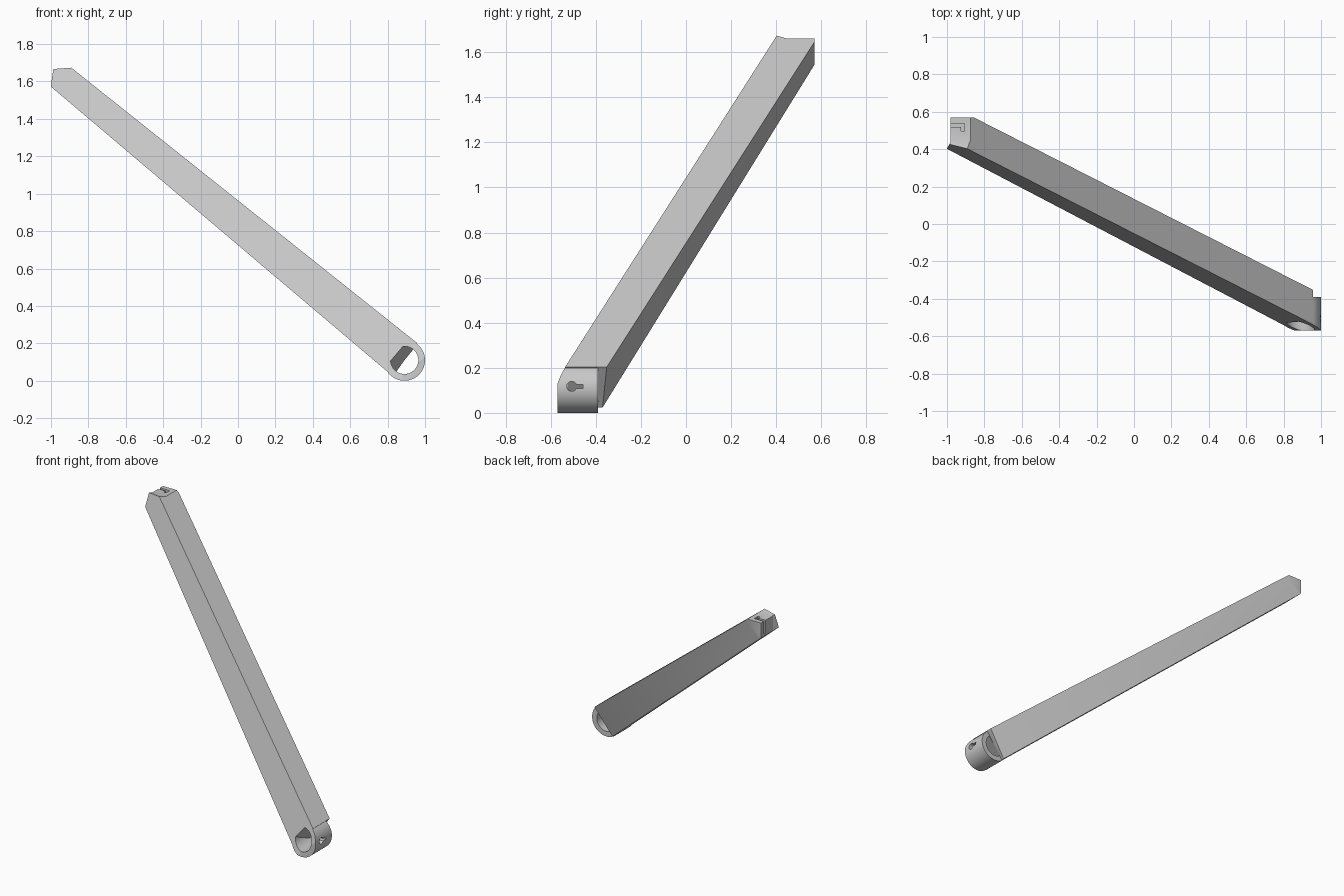
import bpy, bmesh
from mathutils import Vector, Matrix

if "Cube" in bpy.data.objects:
    bpy.data.objects.remove(bpy.data.objects["Cube"])

GREY = (0.58, 0.58, 0.58, 1)
mat = bpy.data.materials.new("light_grey")
mat.use_nodes = True
mat.diffuse_color = GREY
mat.node_tree.nodes["Principled BSDF"].inputs["Base Color"].default_value = GREY


def trim(bm, co, no):
    """Keep the part of a closed mesh behind the plane and cap it."""
    geom = bm.verts[:] + bm.edges[:] + bm.faces[:]
    bmesh.ops.bisect_plane(bm, geom=geom, plane_co=co, plane_no=no, clear_outer=True)
    rim = [e for e in bm.edges if e.is_boundary]
    bmesh.ops.holes_fill(bm, edges=rim, sides=0)


def finish(bm, name):
    bmesh.ops.recalc_face_normals(bm, faces=bm.faces[:])
    me = bpy.data.meshes.new(name)
    bm.to_mesh(me)
    bm.free()
    me.materials.append(mat)
    ob = bpy.data.objects.new(name, me)
    bpy.context.collection.objects.link(ob)
    return ob


def box(x0, x1, y0, y1, z0, z1):
    bm = bmesh.new()
    bmesh.ops.create_cube(bm, size=1)
    for v in bm.verts:
        v.co = Vector((x1 if v.co.x > 0 else x0, y1 if v.co.y > 0 else y0,
                       z1 if v.co.z > 0 else z0))
    return bm


def cylinder(r, centre, depth, axis, seg=64):
    bm = bmesh.new()
    turn = Vector((0, 0, 1)).rotation_difference(Vector(axis)).to_matrix().to_4x4()
    bmesh.ops.create_cone(bm, cap_ends=True, segments=seg, radius1=r, radius2=r,
                          depth=depth, matrix=Matrix.Translation(centre) @ turn)
    return bm


def prism(points, offset):
    bm = bmesh.new()
    f = bm.faces.new([bm.verts.new(p) for p in points])
    ext = bmesh.ops.extrude_face_region(bm, geom=[f])["geom"]
    bmesh.ops.translate(bm, vec=offset, verts=[g for g in ext if isinstance(g, bmesh.types.BMVert)])
    return bm


def cut(ob, cutter):
    m = ob.modifiers.new("cut", 'BOOLEAN')
    m.operation, m.solver, m.object = 'DIFFERENCE', 'EXACT', cutter
    bpy.context.view_layer.objects.active = ob
    bpy.ops.object.modifier_apply(modifier=m.name)


# Side planes and edges of the slightly tapered square beam
def upper(x): return 0.964 - 0.796 * x
def lower(x): return 0.725 - 0.847 * x
def front(x, z): return -0.337 - 0.272 * x + 0.297 * z
def back(x, z): return front(x, z) + 0.185


HUB = Vector((0.89, -0.48, 0.11))
BORE = 0.074

# Beam, trimmed at the hub and at the top corner
bm = box(-1.3, 1.3, -1, 1, -1, 1)
for v in bm.verts:
    z = (upper if v.co.z > 0 else lower)(v.co.x)
    v.co.y = (back if v.co.y > 0 else front)(v.co.x, z)
    v.co.z = z
for co, no in [((0, -0.57, 0), (0, -1, 0)), (HUB, (0.80, 0, -0.57)),
               ((0, 0.57, 0), (0, 1, 0)), ((-1, 0, 0), (-1, 0, 0)),
               ((0, 0, 1.676), (0, 0, 1))]:
    trim(bm, co, no)
beam = finish(bm, "beam")

# Hub, sliced flush with the front side of the beam
bm = cylinder(0.11, HUB, 0.18, (0, 1, 0))
trim(bm, (0, front(0, 0), 0), (-0.272, -1, 0.297))
hub = finish(bm, "hub")

# Bore stops on the square-cut end of the beam inside the hub
bm = cylinder(BORE, HUB, 0.8, (0, 1, 0))
trim(bm, (0.87, -0.46, 0.13), (-0.717, 0.373, 0.588))
drill = finish(bm, "bore_cutter")

# Keyhole in the side of the hub
pin = finish(cylinder(0.022, (1.0, -0.507, 0.118), 0.16, (1, 0, 0), 24), "pin_cutter")
key = finish(box(0.92, 1.1, -0.505, -0.457, 0.109, 0.127), "key_cutter")

# Top corner notches and hooked slot
top_notch = finish(prism([(-1.2, 0.39, 1.677), (-1.2, 0.45, 1.66), (-1.2, 0.7, 1.66),
                          (-1.2, 0.7, 1.9), (-1.2, 0.39, 1.9)], (1, 0, 0)), "top_notch_cutter")
side_notch = finish(prism([(-1.002, 0.40, 1), (-0.98, 0.44, 1), (-0.98, 0.7, 1),
                           (-1.3, 0.7, 1), (-1.3, 0.40, 1)], (0, 0, 1)), "side_notch_cutter")
slot = finish(box(-1.1, -0.905, 0.518, 0.538, 1.57, 1.8), "slot_cutter")
hook = finish(box(-0.925, -0.905, 0.498, 0.53, 1.57, 1.8), "hook_cutter")

for c in (drill, top_notch, side_notch, slot, hook):
    cut(beam, c)
for c in (drill, pin, key):
    cut(hub, c)
for c in (drill, pin, key, top_notch, side_notch, slot, hook):
    bpy.data.objects.remove(c)

# Smooth round surfaces, keep crisp edges
for ob in (beam, hub):
    bpy.ops.object.select_all(action='DESELECT')
    ob.select_set(True)
    bpy.context.view_layer.objects.active = ob
    bpy.ops.object.shade_smooth_by_angle(angle=0.5)
